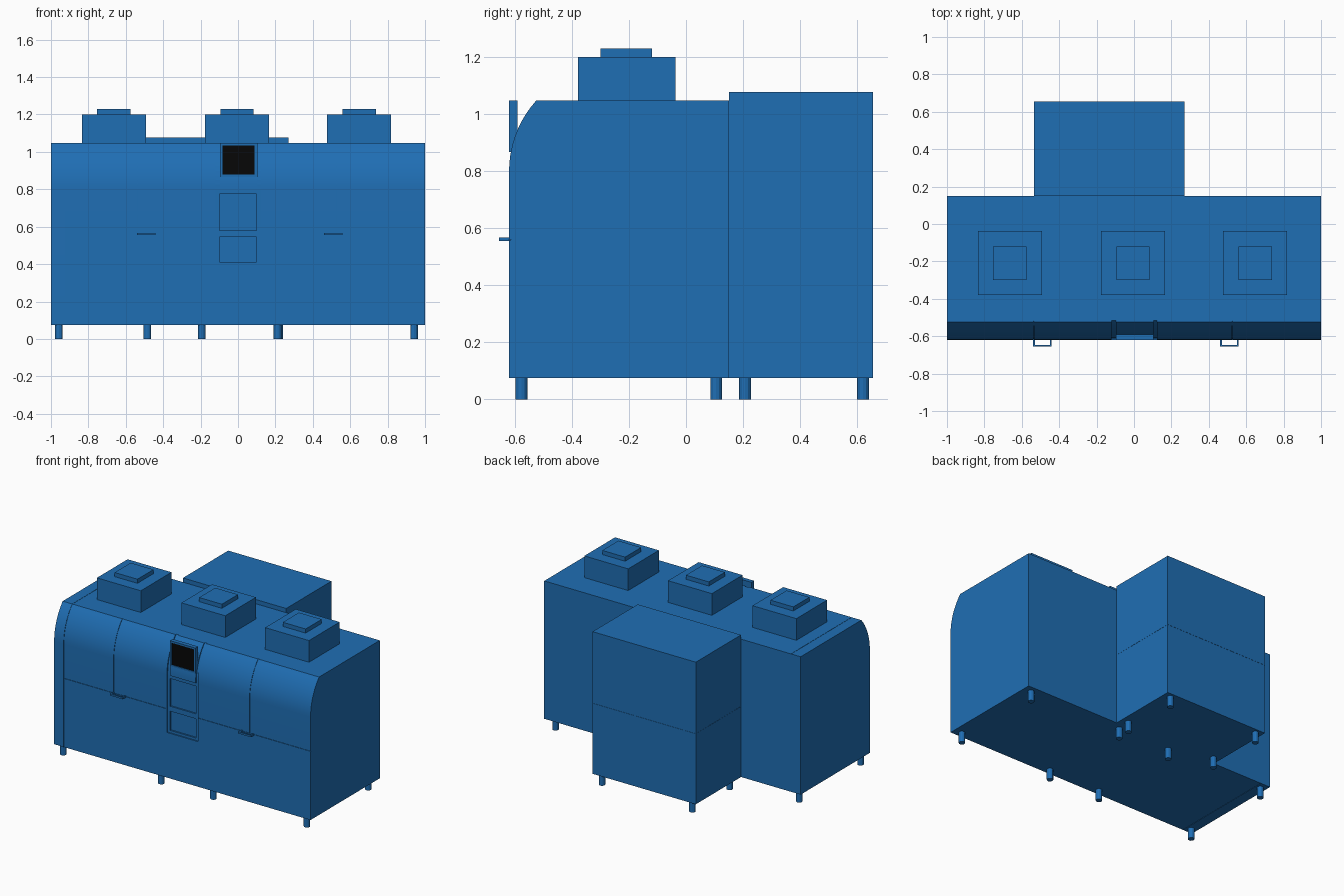
import bpy, bmesh, math

if "Cube" in bpy.data.objects:
    bpy.data.objects.remove(bpy.data.objects["Cube"])

FRONT, BACK, BOTTOM, TOP = -0.62, 0.151, 0.075, 1.047
CURVE_Z, CURVE_R = 0.80, 0.3686


def material(name, color):
    m = bpy.data.materials.new(name)
    m.diffuse_color = color
    m.use_nodes = True
    m.node_tree.nodes["Principled BSDF"].inputs["Base Color"].default_value = m.diffuse_color
    return m


BLUE = material("blue_paint", (0.0137, 0.156, 0.456, 1))
BLACK = material("black_glass", (0.002, 0.002, 0.002, 1))


def finish(name, bm, mat):
    bmesh.ops.recalc_face_normals(bm, faces=bm.faces)
    me = bpy.data.meshes.new(name)
    bm.to_mesh(me)
    bm.free()
    me.materials.append(mat)
    ob = bpy.data.objects.new(name, me)
    bpy.context.collection.objects.link(ob)
    return ob


def prism(name, pts, x0, x1, mat=BLUE):
    """Extrude a (y, z) profile along x."""
    bm = bmesh.new()
    face = bm.faces.new([bm.verts.new((x0, y, z)) for y, z in pts])
    ext = bmesh.ops.extrude_face_region(bm, geom=[face])["geom"]
    bmesh.ops.translate(bm, vec=(x1 - x0, 0, 0),
                        verts=[v for v in ext if isinstance(v, bmesh.types.BMVert)])
    return finish(name, bm, mat)


def box(name, x0, x1, y0, y1, z0, z1, mat=BLUE):
    return prism(name, [(y0, z0), (y1, z0), (y1, z1), (y0, z1)], x0, x1, mat)


def leg(name, x, y):
    bm = bmesh.new()
    bmesh.ops.create_cone(bm, cap_ends=True, segments=12, radius1=0.021,
                          radius2=0.021, depth=BOTTOM + 0.003)
    bmesh.ops.translate(bm, vec=(x, y, (BOTTOM + 0.003) / 2), verts=bm.verts)
    return finish(name, bm, BLUE)


def front_y(z):
    h = max(0, z - CURVE_Z)
    return FRONT + CURVE_R - math.sqrt(CURVE_R ** 2 - h * h)


def front_line(z0, z1, depth):
    zs = [z0] + [z for z in (CURVE_Z + i * 0.0247 for i in range(10)) if z0 < z < z1] + [z1]
    return [(front_y(z) + depth, z) for z in zs]


def smooth(ob):
    bpy.ops.object.select_all(action='DESELECT')
    ob.select_set(True)
    bpy.context.view_layer.objects.active = ob
    bpy.ops.object.shade_smooth_by_angle(angle=math.radians(25))


def cut_front(body, x0, x1, z0, z1, depth):
    """Recess that follows the curved front."""
    line = front_line(z0, z1, depth)
    if z1 >= TOP:
        line.append((line[-1][0], TOP + 0.1))
    pts = line + [(-0.8, line[-1][1]), (-0.8, z0)]
    cutter = prism("front_cutter", pts, x0, x1)
    cutter.hide_render = True
    cutter.hide_set(True)
    mod = body.modifiers.new("front_cut", 'BOOLEAN')
    mod.operation = 'DIFFERENCE'
    mod.solver = 'EXACT'
    mod.object = cutter


# Main cabinet and separate end panel share one profile
profile = front_line(BOTTOM, TOP, 0) + [(BACK, TOP), (BACK, BOTTOM)]
cabinet = prism("main_cabinet", profile, -0.924, 1.0)
end_panel = prism("end_panel", profile, -1.0, -0.926)

# Door seams, control column recess and its two trays
G = 0.001
for x, z in ((-0.535, 0.56), (0.525, 0.56)):
    cut_front(cabinet, x - G, x + G, z, TOP, 0.006)
for x0, x1 in ((-0.93, -0.122), (0.122, 1.01)):
    cut_front(cabinet, x0, x1, 0.56 - G, 0.56 + G, 0.006)
cut_front(cabinet, -0.12, 0.122, 0.393, TOP, 0.008)
cut_front(cabinet, -0.10, 0.10, 0.41, 0.545, 0.018)
cut_front(cabinet, -0.10, 0.10, 0.58, 0.775, 0.018)
smooth(cabinet)
smooth(end_panel)

# Sloped backing plate of the display, joined to the control column
plate = front_line(0.80, TOP, 0)
backing = prism("display_backing", plate + [(y + 0.02, z) for y, z in reversed(plate)],
                -0.097, 0.103)
smooth(backing)

# Display: thin casing with a raised bezel and a black screen
box("display_casing", -0.097, 0.103, -0.613, -0.59, 0.867, TOP)
for name, x0, x1, z0, z1 in (("left", -0.097, -0.083, 0.867, TOP), ("right", 0.089, 0.103, 0.867, TOP),
                             ("lower", -0.083, 0.089, 0.867, 0.879), ("upper", -0.083, 0.089, 1.035, TOP)):
    box("display_bezel_" + name, x0, x1, -0.62, -0.613, z0, z1)
box("display_screen", -0.083, 0.089, -0.616, -0.613, 0.879, 1.035, BLACK)

# Roof units with caps
for x in (-0.664, -0.005, 0.648):
    box("roof_unit", x - 0.171, x + 0.171, -0.379, -0.037, TOP, 1.20)
    box("roof_unit_cap", x - 0.089, x + 0.089, -0.299, -0.12, 1.20, 1.229)

# Rear cabinet in two stacked halves
box("rear_cabinet_lower", -0.535, 0.27, BACK, 0.655, BOTTOM, 0.572)
box("rear_cabinet_upper", -0.535, 0.27, BACK, 0.655, 0.573, 1.077)

# U-shaped door handles
for x in (-0.49, 0.51):
    for s in (-1, 1):
        a, b = sorted((x + s * 0.05, x + s * 0.04))
        box("handle_arm", a, b, -0.646, FRONT, 0.555, 0.567)
    box("handle_grip", x - 0.05, x + 0.05, -0.656, -0.646, 0.555, 0.567)

# Feet
for y in (-0.577, 0.106):
    for x in (-0.958, -0.194, 0.212, 0.942):
        leg("cabinet_foot", x, y)
for y in (0.207, 0.621):
    for x in (-0.485, 0.22):
        leg("rear_foot", x, y)
